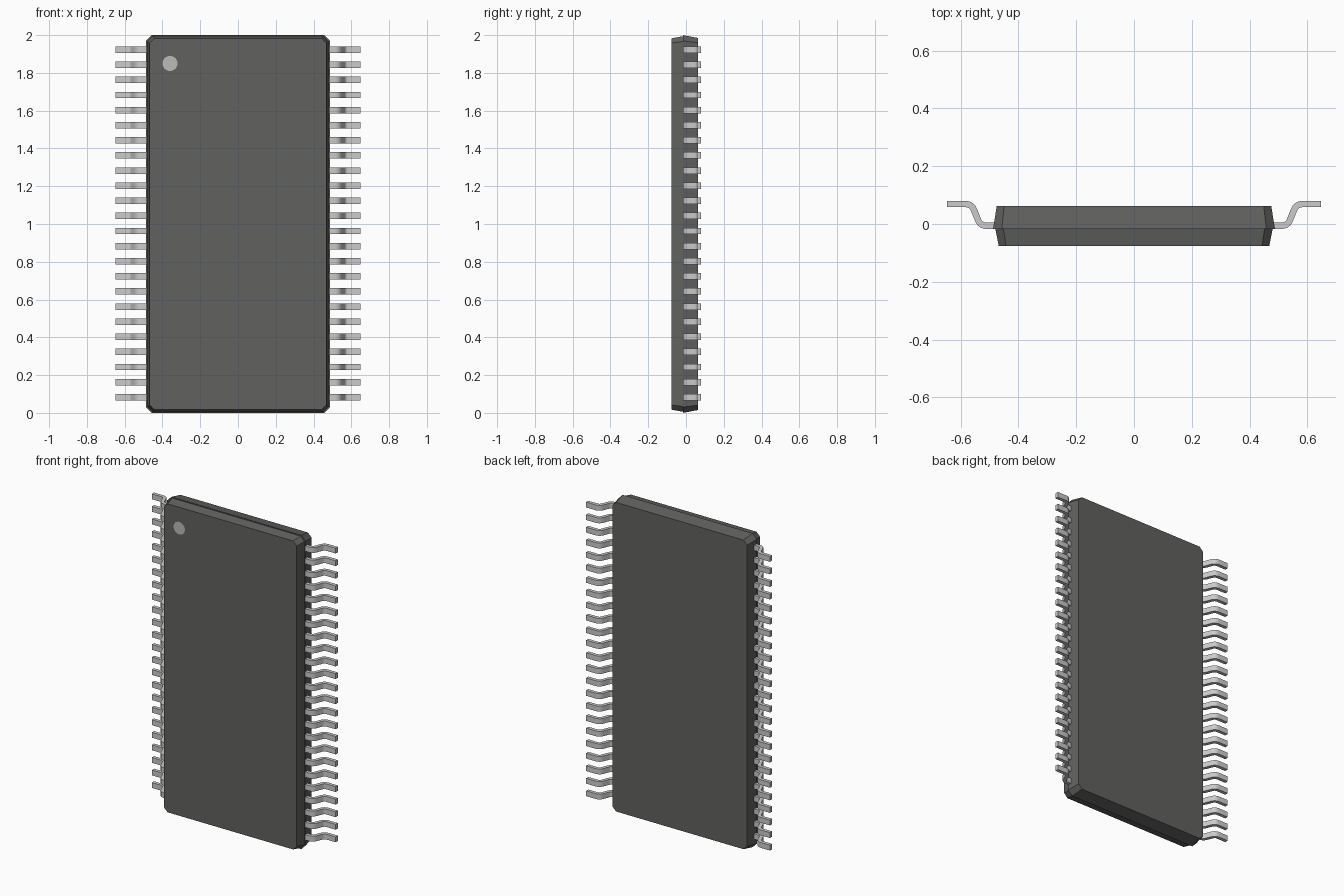
import bpy, bmesh, math
from mathutils import Vector

if "Cube" in bpy.data.objects:
    bpy.data.objects.remove(bpy.data.objects["Cube"])


def material(name, v):
    m = bpy.data.materials.new(name)
    m.diffuse_color = (v, v, v * 0.97, 1)
    m.use_nodes = True
    m.node_tree.nodes["Principled BSDF"].inputs["Base Color"].default_value = m.diffuse_color
    return m


def add_object(name, bm, mat):
    bmesh.ops.recalc_face_normals(bm, faces=bm.faces)
    me = bpy.data.meshes.new(name)
    bm.to_mesh(me)
    bm.free()
    me.materials.append(mat)
    ob = bpy.data.objects.new(name, me)
    bpy.context.collection.objects.link(ob)
    return ob


def octagon(hx, hz, c):
    quarter = [(hx, hz - c), (hx - c, hz)]
    pts = quarter + [(-x, z) for x, z in reversed(quarter)]
    return pts + [(-x, -z) for x, z in pts]


def loft(name, sections, mat):
    # closed solid through rings lying in planes of constant y
    bm = bmesh.new()
    rings = [[bm.verts.new((x, y, 1 + z)) for x, z in octagon(hx, hz, c)]
             for y, hx, hz, c in sections]
    for a, b in zip(rings, rings[1:]):
        n = len(a)
        for i in range(n):
            j = (i + 1) % n
            bm.faces.new((a[i], a[j], b[j], b[i]))
    bm.faces.new(rings[0])
    bm.faces.new(rings[-1])
    return add_object(name, bm, mat)


def rounded_path(points, radius, steps=6):
    pts = [Vector(p) for p in points]
    out = [pts[0]]
    for p, q, r in zip(pts, pts[1:], pts[2:]):
        u, v = (p - q).normalized(), (r - q).normalized()
        half = u.angle(v) / 2
        a = q + u * radius / math.tan(half)
        centre = q + (u + v).normalized() * radius / math.sin(half)
        sweep = math.pi - 2 * half
        turn = sweep if (q - p).cross(r - q) > 0 else -sweep
        for k in range(steps + 1):
            ang = turn * k / steps
            d = a - centre
            out.append(centre + Vector((d.x * math.cos(ang) - d.y * math.sin(ang),
                                        d.x * math.sin(ang) + d.y * math.cos(ang))))
    return out + [pts[-1]]


dark = material("dark_plastic", 0.12)
metal = material("lead_metal", 0.65)
mark = material("marker_grey", 0.5)

# Package body: stepped front and back halves with chamfered corners
loft("package_body", [(-0.077, 0.468, 0.983, 0.025), (-0.017, 0.48, 0.994, 0.028),
                      (-0.017, 0.488, 1.0, 0.03), (0.063, 0.475, 0.985, 0.026)], dark)

# Pin-one marker on the front face
bm = bmesh.new()
bmesh.ops.create_circle(bm, cap_ends=True, segments=24, radius=0.04)
dot = add_object("pin_one_marker", bm, mark)
dot.location = (-0.36, -0.0775, 1.85)
dot.rotation_euler.x = math.pi / 2

# Gull-wing lead, repeated up the side and mirrored
path = rounded_path([(0.47, -0.006), (0.532, -0.006), (0.562, 0.069), (0.648, 0.069)], 0.03)
half_t, half_w, first_z = 0.011, 0.017, 0.083
bm = bmesh.new()
rings = []
for i, p in enumerate(path):
    d = (path[min(i + 1, len(path) - 1)] - path[max(i - 1, 0)]).normalized()
    n = Vector((-d.y, d.x)) * half_t
    rings.append([bm.verts.new((p.x + s * n.x, p.y + s * n.y, first_z + w * half_w))
                  for s, w in ((1, 1), (1, -1), (-1, -1), (-1, 1))])
for a, b in zip(rings, rings[1:]):
    for i in range(4):
        bm.faces.new((a[i], a[(i + 1) % 4], b[(i + 1) % 4], b[i]))
bm.faces.new(rings[0])
bm.faces.new(rings[-1])
leads = add_object("leads", bm, metal)
arr = leads.modifiers.new("row", 'ARRAY')
arr.count = 24
arr.use_relative_offset = False
arr.use_constant_offset = True
arr.constant_offset_displace = (0, 0, 0.08)
mir = leads.modifiers.new("other_side", 'MIRROR')
mir.use_axis[0] = True
bpy.ops.object.select_all(action='DESELECT')
bpy.context.view_layer.objects.active = leads
leads.select_set(True)
bpy.ops.object.shade_smooth_by_angle(angle=math.radians(35))
